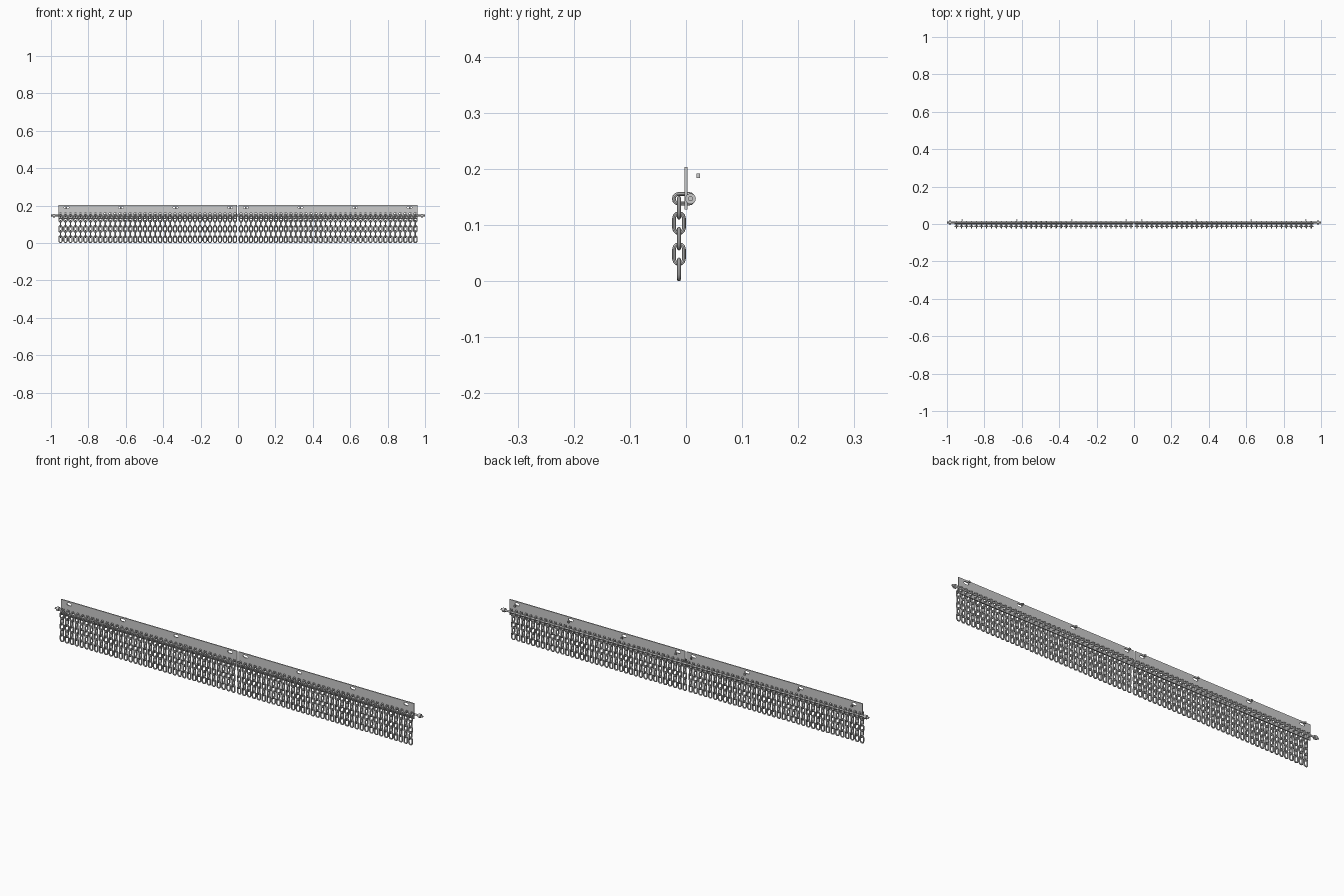
import bpy, bmesh
from math import pi, sin, cos
from mathutils import Matrix, Vector

if "Cube" in bpy.data.objects:
    bpy.data.objects.remove(bpy.data.objects["Cube"])

ROD_Y, ROD_Z = 0.008, 0.147
CHAIN_Y = -0.0125
WIRE = 0.0034
PLATES = [("left", -0.961, -0.0045), ("right", 0.0035, 0.960)]
SLOTS = [0.042, 0.334, 0.626, 0.917]
COLUMNS = 36


def finish(name, bm, smooth=True):
    bmesh.ops.recalc_face_normals(bm, faces=bm.faces)
    me = bpy.data.meshes.new(name)
    bm.to_mesh(me)
    bm.free()
    ob = bpy.data.objects.new(name, me)
    bpy.context.collection.objects.link(ob)
    if smooth:
        bpy.context.view_layer.objects.active = ob
        ob.select_set(True)
        bpy.ops.object.shade_smooth_by_angle()
        ob.select_set(False)
    return ob


def box(bm, c, s):
    m = Matrix.Translation(c) @ Matrix.Diagonal((*s, 1))
    bmesh.ops.create_cube(bm, size=1, matrix=m)


def tube_x(bm, x0, x1, r, seg):
    m = Matrix.Translation(((x0 + x1) / 2, ROD_Y, ROD_Z)) @ Matrix.Rotation(pi / 2, 4, 'Y')
    bmesh.ops.create_cone(bm, cap_ends=True, segments=seg, radius1=r, radius2=r,
                          depth=abs(x1 - x0), matrix=m)


def add_link(bm, centre, long_axis, side_axis):
    """Stadium-shaped chain link lying in the plane of the two axes."""
    u, v = Vector(long_axis), Vector(side_axis)
    w = u.cross(v)
    half, r = 0.009, 0.0087
    rings = []
    for k in range(14):
        a = (k % 7) / 6 * pi + (pi if k >= 7 else 0) - pi / 2
        shift = half if k < 7 else -half
        out = u * cos(a) + v * sin(a)
        p = Vector(centre) + u * shift + out * r
        rings.append([bm.verts.new(p + out * WIRE * cos(t * pi / 4) + w * WIRE * sin(t * pi / 4))
                      for t in range(8)])
    for i in range(14):
        a, b = rings[i], rings[(i + 1) % 14]
        for j in range(8):
            bm.faces.new((a[j], a[(j + 1) % 8], b[(j + 1) % 8], b[j]))


X, Y, Z = (1, 0, 0), (0, 1, 0), (0, 0, 1)
for side, x0, x1 in PLATES:
    pitch = (x1 - x0 - 0.0242) / (COLUMNS - 1)
    xs = [x0 + 0.0121 + i * pitch for i in range(COLUMNS)]
    slots = [s if side == "right" else -s for s in SLOTS]

    # mounting plate, with mounting slots and a hole for each chain
    bm = bmesh.new()
    box(bm, ((x0 + x1) / 2, 0, 0.166), (x1 - x0, 0.005, 0.076))
    plate = finish(side + "_mounting_plate", bm, False)
    bm = bmesh.new()
    for s in slots:
        box(bm, (s, 0, 0.190), (0.014, 0.03, 0.012))
        for d in (-0.007, 0.007):
            m = Matrix.Translation((s + d, 0, 0.190)) @ Matrix.Rotation(pi / 2, 4, 'X')
            bmesh.ops.create_cone(bm, cap_ends=True, segments=12, radius1=0.00599,
                                  radius2=0.00599, depth=0.0302, matrix=m)
    for x in xs:
        box(bm, (x, 0, ROD_Z), (0.012, 0.03, 0.027))
    cutter = finish(side + "_hole_cutter", bm, False)
    cutter.hide_render = True
    cutter.hide_set(True)
    mod = plate.modifiers.new("holes", 'BOOLEAN')
    mod.object = cutter
    mod.operation = 'DIFFERENCE'
    mod.solver = 'EXACT'
    mod.use_self = True

    # hanging chains: a hook link round the rod, then five alternating links
    bm = bmesh.new()
    for x in xs:
        add_link(bm, (x, -0.004, ROD_Z), Y, Z)
        for k in range(5):
            add_link(bm, (x, CHAIN_Y, 0.131 - k * 0.0275), Z, X if k % 2 == 0 else Y)
    finish(side + "_chains", bm)

    # small mounting tabs behind the slots
    bm = bmesh.new()
    for s in slots:
        box(bm, (s, 0.022, 0.188), (0.008, 0.006, 0.008))
    finish(side + "_mounting_tabs", bm, False)

# retaining rod with end collars
bm = bmesh.new()
tube_x(bm, -1, 1, 0.0045, 16)
for s in (-1, 1):
    tube_x(bm, s * 0.978, s * 0.990, 0.0095, 16)
finish("retaining_rod", bm)
